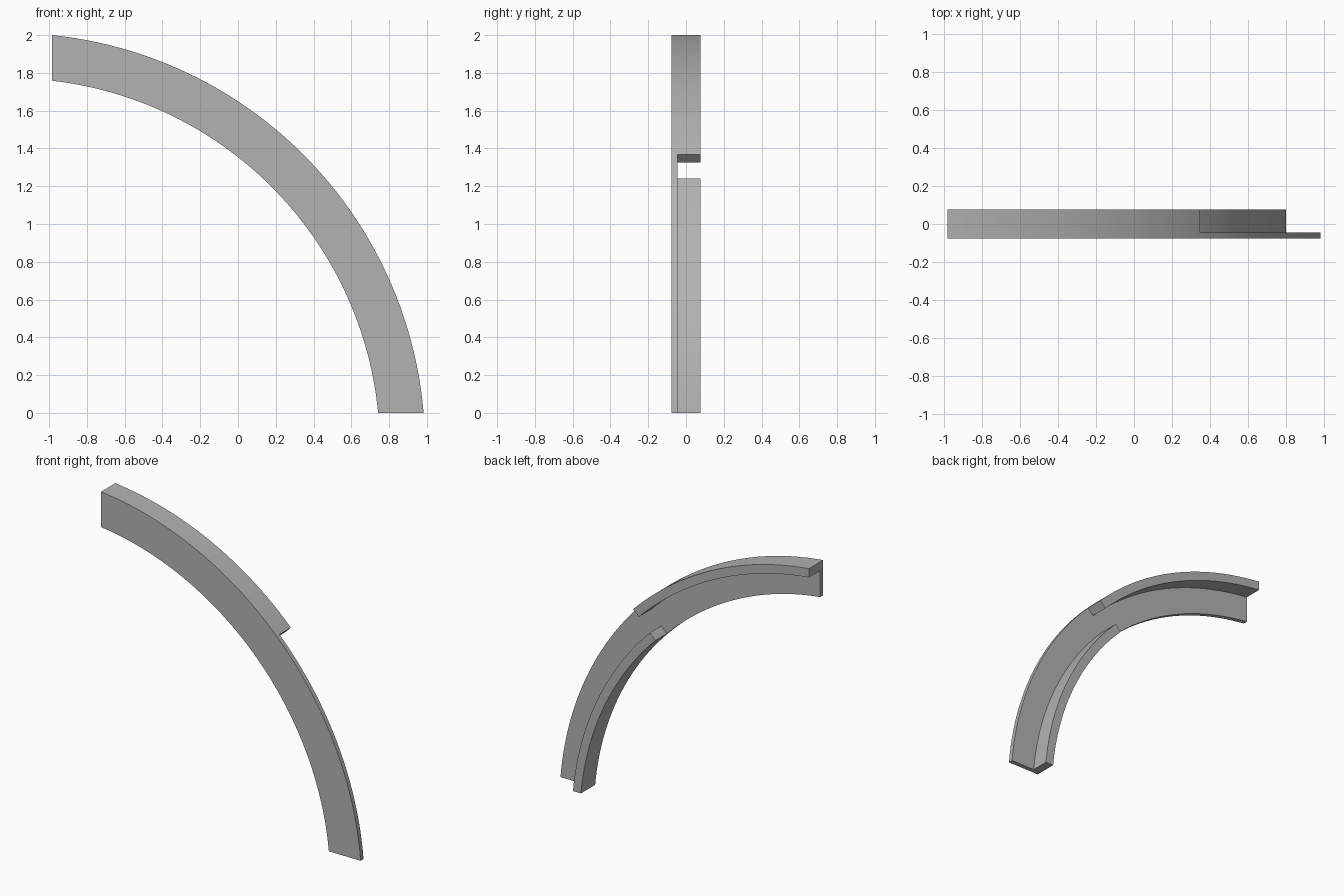
import bpy, bmesh
from math import sin, cos, asin, acos, pi

cube = bpy.data.objects.get("Cube")
if cube:
    bpy.data.objects.remove(cube, do_unlink=True)

CX, CZ = -1.209, -0.1885          # centre of the arc
LEFT_X = -0.984                   # vertical cut at the upper end
RADII = (1.96, 2.02, 2.14, 2.20)  # inner lip, web, outer lip
DEPTHS = (-0.077, -0.046, 0.077)  # web front, web back, lip back
HALF = 24                         # steps on each side of the middle


def angle(r, k):
    """Angle at step k: floor cut, through 45 degrees, to the left cut."""
    start, mid, end = asin(-CZ / r), pi / 4, acos((LEFT_X - CX) / r)
    if k <= HALF:
        return start + (mid - start) * k / HALF
    return mid + (end - mid) * (k - HALF) / HALF


def filled(i, j, k):
    """Web everywhere; inner lip on the lower half, outer lip on the upper."""
    if not (0 <= i < 3 and 0 <= j < 2 and 0 <= k < 2 * HALF):
        return False
    return j == 0 or (i == 0 and k < HALF) or (i == 2 and k >= HALF)


bm = bmesh.new()
verts = {}


def vert(p):
    if p not in verts:
        r, a = RADII[p[0]], angle(RADII[p[0]], p[2])
        verts[p] = bm.verts.new((CX + r * cos(a), DEPTHS[p[1]], CZ + r * sin(a)))
    return verts[p]


# Skin of the filled cells
for i in range(3):
    for j in range(2):
        for k in range(2 * HALF):
            if not filled(i, j, k):
                continue
            for axis in range(3):
                for side in (0, 1):
                    near = [i, j, k]
                    near[axis] += 2 * side - 1
                    if filled(*near):
                        continue
                    u, v = [a for a in range(3) if a != axis]
                    loop = []
                    for du, dv in ((0, 0), (1, 0), (1, 1), (0, 1)):
                        p = [i, j, k]
                        p[axis] += side
                        p[u] += du
                        p[v] += dv
                        loop.append(vert(tuple(p)))
                    bm.faces.new(loop)
bmesh.ops.recalc_face_normals(bm, faces=bm.faces)

mesh = bpy.data.meshes.new("curved_bracket")
bm.to_mesh(mesh)
bm.free()
arch = bpy.data.objects.new("curved_bracket", mesh)
bpy.context.collection.objects.link(arch)

# Plain grey
grey = bpy.data.materials.new("grey")
grey.use_nodes = True
colour = (0.45, 0.45, 0.45, 1)
grey.diffuse_color = colour
grey.node_tree.nodes["Principled BSDF"].inputs["Base Color"].default_value = colour
mesh.materials.append(grey)

bpy.ops.object.select_all(action="DESELECT")
arch.select_set(True)
bpy.context.view_layer.objects.active = arch
bpy.ops.object.shade_smooth_by_angle(angle=pi / 6)
